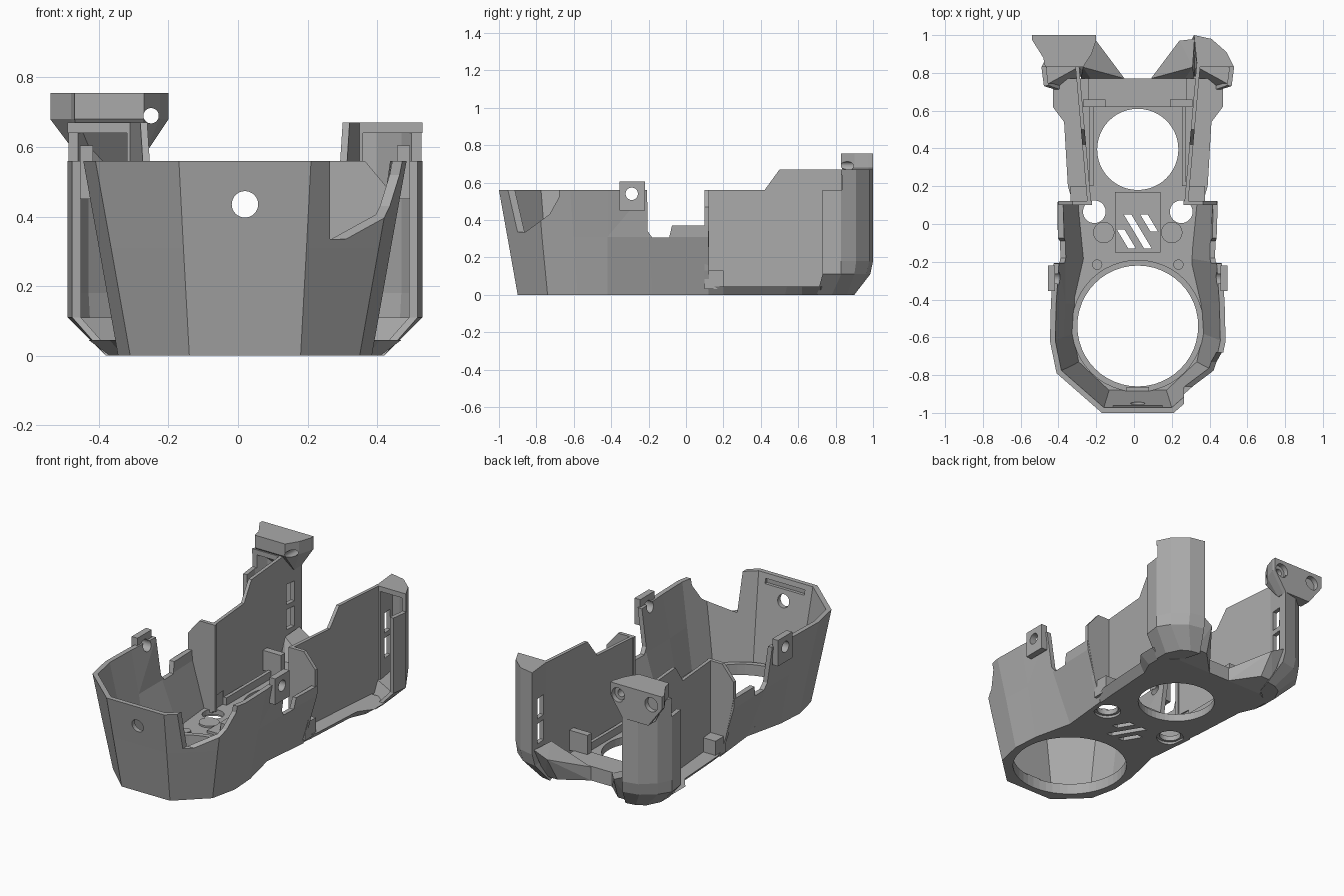
import bpy, bmesh, math
from mathutils import Vector

cube = bpy.data.objects.get("Cube")
if cube:
    bpy.data.objects.remove(cube, do_unlink=True)

CX = 0.02  # symmetry plane of the body
grey = bpy.data.materials.new("mid grey plastic")
grey.use_nodes = True
grey.diffuse_color = (0.4, 0.4, 0.4, 1)
grey.node_tree.nodes["Principled BSDF"].inputs["Base Color"].default_value = (0.4, 0.4, 0.4, 1)


def finish(name, bm):
    bmesh.ops.recalc_face_normals(bm, faces=bm.faces)
    mesh = bpy.data.meshes.new(name)
    bm.to_mesh(mesh)
    bm.free()
    mesh.materials.append(grey)
    ob = bpy.data.objects.new(name, mesh)
    bpy.context.collection.objects.link(ob)
    return ob


def loft(name, rings, s=1):
    """Closed solid through rings of points; s = -1 mirrors it."""
    bm = bmesh.new()
    loops = [[bm.verts.new((CX + s * p[0], p[1], p[2])) for p in r] for r in rings]
    n = len(loops[0])
    for a, b in zip(loops, loops[1:]):
        for i in range(n):
            j = (i + 1) % n
            bm.faces.new((a[i], a[j], b[j], b[i]))
    bm.faces.new(loops[0])
    bm.faces.new(loops[-1])
    return finish(name, bm)


def level(pts, z):
    return [(x, y, z) for x, y in pts]


def box(name, x, y, z, s=1):
    pts = [(x[0], y[0]), (x[1], y[0]), (x[1], y[1]), (x[0], y[1])]
    return loft(name, [level(pts, z[0]), level(pts, z[1])], s)


def side_prism(name, pts, x0, x1, s=1):
    return loft(name, [[(x, y, z) for y, z in pts] for x in (x0, x1)], s)


def cylinder(name, centre, r, length, axis="z", s=1):
    rings = []
    for h in (-length / 2, length / 2):
        ring = []
        for k in range(48):
            a = math.tau * k / 48
            u, v = r * math.cos(a), r * math.sin(a)
            d = {"x": (h, u, v), "y": (u, h, v), "z": (u, v, h)}[axis]
            ring.append([c + e for c, e in zip(centre, d)])
        rings.append(ring)
    return loft(name, rings, s)


def hull(name, pts, s=1):
    bm = bmesh.new()
    for x, y, z in pts:
        bm.verts.new((CX + s * x, y, z))
    res = bmesh.ops.convex_hull(bm, input=bm.verts)
    bmesh.ops.delete(bm, geom=list(set(res["geom_interior"])), context="VERTS")
    return finish(name, bm)


def cut(ob, cutters):
    """Subtract the cutters from the object and drop them."""
    for c in cutters:
        c.hide_render = True
        m = ob.modifiers.new("cut", "BOOLEAN")
        m.operation, m.solver, m.object = "DIFFERENCE", "EXACT", c
    bpy.context.view_layer.update()
    dg = bpy.context.evaluated_depsgraph_get()
    mesh = bpy.data.meshes.new_from_object(ob.evaluated_get(dg))
    ob.modifiers.clear()
    ob.data = mesh
    for c in cutters:
        bpy.data.objects.remove(c, do_unlink=True)


def ribbon(path, t):
    """Thicken an open path to its left side by t."""
    pts = [Vector(p) for p in path]
    inner = []
    for i, p in enumerate(pts):
        dirs = [(b - a).normalized() for a, b in ((pts[max(i - 1, 0)], p), (p, pts[min(i + 1, len(pts) - 1)]))
                if a != b]
        d = sum(dirs, Vector((0, 0))).normalized()
        w = t / max(0.5, d.dot(dirs[0]))
        inner.append(p + Vector((-d.y, d.x)) * w)
    return [tuple(p) for p in pts + inner[::-1]]


def mirrored(half):
    return [(-x, y) for x, y in half[::-1]] + half


def slots():
    """Three slanted vent cutters."""
    out = []
    for x, y0, y1 in ((-.06, -.13, -.03), (0, -.13, .05), (.06, -.04, .05)):
        dx = (y1 - y0) * .3
        pts = [(x + dx - .02, y0), (x + dx + .02, y0), (x - dx + .02, y1), (x - dx - .02, y1)]
        out.append(loft("cutter", [level(pts, -.1), level(pts, .2)]))
    return out


def front_opening():
    return cylinder("cutter", (0, -.54, 0), .32, .4)


# Floor plate with chamfered rear ledges
floor_low = [(.16, -.9), (.33, -.74), (.365, -.58), (.355, -.42), (.30, -.18), (.32, .1),
             (.33, .2), (.35, .53), (.39, .62), (.39, .72), (.3, .77)]
floor_top = [(.16, -.9), (.33, -.74), (.365, -.58), (.355, -.42), (.31, -.18), (.34, .1),
             (.37, .2), (.39, .54), (.45, .62), (.45, .72), (.4, .77)]
floor = loft("floor_plate", [level(mirrored(floor_low), 0), level(mirrored(floor_top), .045)])
cut(floor, [front_opening(), cylinder("cutter", (0, .395, 0), .215, .4)] + slots()
    + [cylinder("cutter", (.23, .065, 0), .06, .4, s=s) for s in (1, -1)]
    + [cylinder("cutter", (.23, .065, 0), .075, .03, s=s) for s in (1, -1)])
deck = box("centre_deck", (-.12, .12), (-.15, .17), (.04, .06))
cut(deck, slots())
rim = cylinder("opening_rim", (0, -.54, .045), .35, .04)
cut(rim, [front_opening()])
box("rear_crossbar", (-.26, .26), (.62, .77), (.04, .085))
box("front_catch", (-.06, .06), (-.895, -.863), (.04, .075))

# Faceted front bowl wall
low = mirrored([(.16, -.9), (.33, -.74), (.365, -.58), (.355, -.42), (.30, -.18), (.33, .12)])
waist = mirrored([(.177, -.955), (.385, -.77), (.42, -.6), (.41, -.42), (.41, -.2), (.42, .12)])
top = mirrored([(.19, -1), (.43, -.79), (.465, -.62), (.46, -.42), (.445, -.2), (.435, .12)])
bowl = loft("front_bowl", [level(ribbon(p, .028), z) for p, z in ((low, 0), (waist, .31), (top, .56))])
cut(bowl, [
    side_prism("cutter", [(-.21, .7), (-.205, .34), (-.18, .305), (-.09, .305), (-.075, .37),
                          (.3, .37), (.3, .7)], -.7, .7),
    side_prism("cutter", [(-1.2, .335), (-.86, .335), (-.73, .43), (-.68, .52), (-.68, .7),
                          (-1.2, .7)], .245, .7),
    cylinder("cutter", (0, -1, .435), .038, .4, "y"),
    box("cutter", (-.13, .13), (-.98, -.955), (.5, .53)),
    cylinder("cutter", (0, -.29, .54), .033, 2, "x"),
])

for side, s in (("left", 1), ("right", -1)):
    # Screw tabs on the bowl rim
    tab = box(side + "_screw_tab", (.437, .475), (-.355, -.22), (.45, .605), s)
    cut(tab, [cylinder("cutter", (.45, -.29, .54), .033, .3, "x", s)])

    # Bosses on the deck
    cylinder(side + "_deck_disc", (.18, -.045, .045), .056, .02, s=s)
    cylinder(side + "_small_boss", (.215, -.215, .045), .027, .03, s=s)

    # Slanting rear side panel
    outline = [(.1, .13), (.2, .13), (.2, .04), (.85, .04), (.85, .67), (.5, .67), (.42, .56), (.1, .56)]
    loft(side + "_side_panel", [[(.237 + .088 * y + t, y, z) for y, z in outline] for t in (0, .02)], s)

    # Flange at the panel front and the step below it
    flange = [(.243, .04), (.34, .04), (.37, .13), (.42, .37), (.42, .47), (.345, .56), (.243, .56)]
    loft(side + "_front_flange", [[(x, y, z) for x, z in flange] for y in (.1, .122)], s)
    box(side + "_flange_foot", (.26, .355), (.1, .2), (.03, .13), s)

    # Open rear corner column, narrowing to the floor
    path = [(.497, .73), (.51, .83), (.47, .91), (.39, .98), (.298, 1), (.315, .83)]
    mid = [(.497, .73), (.51, .83), (.465, .9), (.385, .965), (.29, .985), (.315, .83)]
    foot = [(.40, .70), (.40, .78), (.36, .86), (.31, .89), (.25, .9), (.28, .8)]
    column = loft(side + "_rear_column", [level(ribbon(p, .025), z) for p, z in
                                          ((foot, 0), (mid, .11), (path, .18), (path, .67))], s)
    cut(column, [box("cutter", (.4, .7), (.6, .835), (.56, .8), s)]
        + [box("cutter", (.2, .4), (.875, .94), z, s) for z in ((.22, .34), (.37, .49))])
    loft(side + "_column_cap", [level(path[1:], .64), level(path[1:], .67)], s)
    loft(side + "_column_base", [level(foot, 0), level(mid, .11)], s)

    # Low gusset from the crossbar to the column
    hull(side + "_rear_gusset", [(.07, .77, 0), (.07, .77, .08), (.25, .77, .08), (.3, .77, 0),
                                 (.2, .9, .02), (.29, .83, .2), (.22, .97, .16), (.3, .98, .2),
                                 (.28, .9, .02)], s)

    # Inner clip and rail beside the rear opening
    box(side + "_inner_clip", (.17, .29), (.62, .66), (.08, .2), s)
    box(side + "_inner_rail", (.235, .255), (.2, .62), (.04, .09), s)

# Raised screw block on one column, tapering down into it
plan = [(-.56, 1), (-.56, .975), (-.5, .88), (-.49, .83), (-.29, .83), (-.245, .9), (-.22, .975), (-.22, 1)]
neck = [(max(-.47, min(-.3, x)), max(y, .93)) for x, y in plan]
block = loft("screw_block", [level(neck, .56), level(plan, .68), level(plan, .755)])
cut(block, [cylinder("cutter", (-.27, .9, .69), .022, .6, "y")]
    + [cylinder("cutter", (x, 1, .69), .042, .06, "y") for x in (-.27, -.49)])
